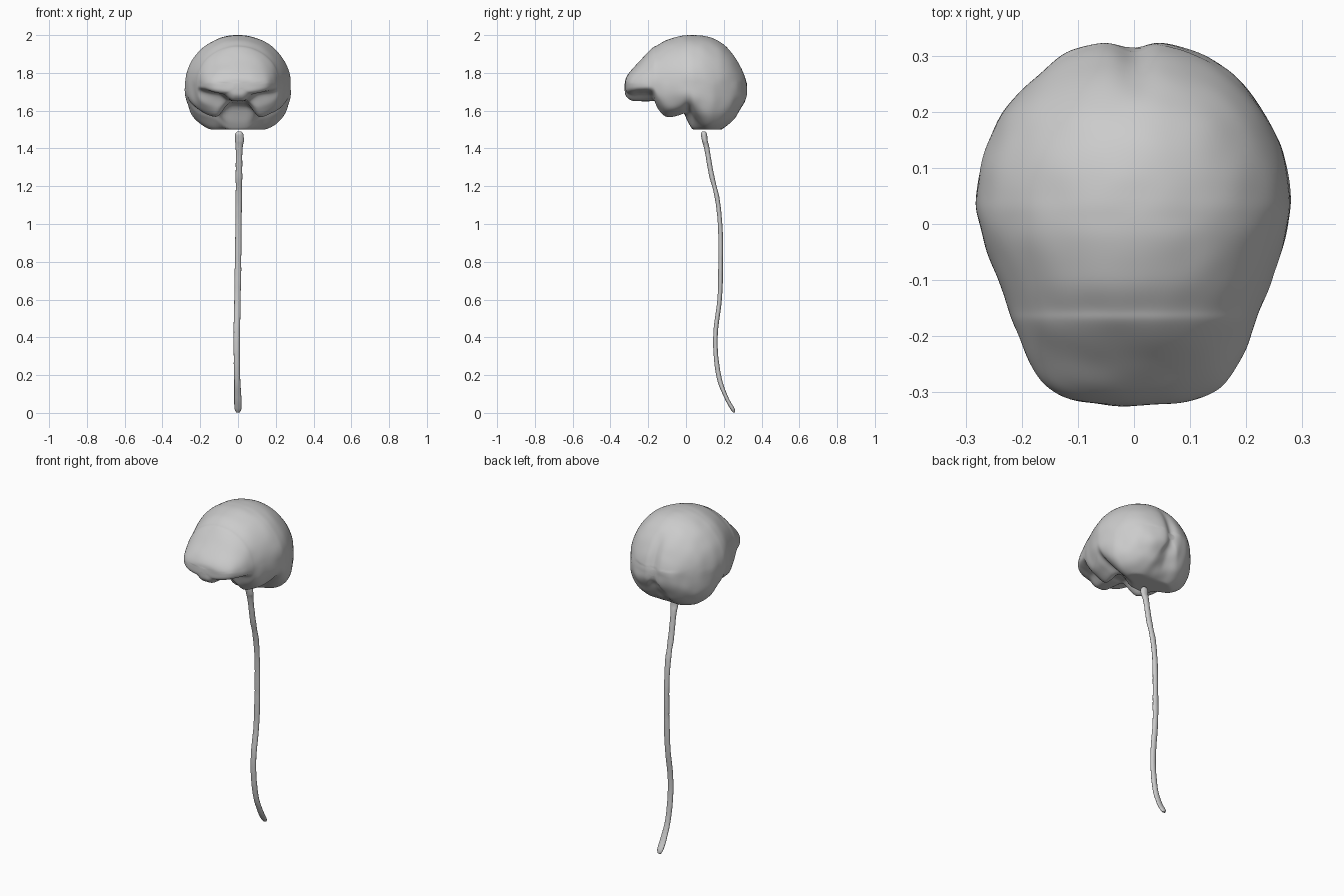
import bpy, math
from mathutils import Vector, noise

if "Cube" in bpy.data.objects:
    bpy.data.objects.remove(bpy.data.objects["Cube"])


def spline(rows, t):
    """Catmull-Rom interpolation of table rows, t in 0..1."""
    n = len(rows) - 1
    i = min(int(t * n), n - 1)
    f = t * n - i
    a, b, c, d = (rows[min(max(i + k, 0), n)] for k in (-1, 0, 1, 2))
    return [0.5 * (2 * q + (r - p) * f + (2 * p - 5 * q + 4 * r - s) * f * f
                   + (3 * q - p - 3 * r + s) * f ** 3)
            for p, q, r, s in zip(a, b, c, d)]


def smoothstep(lo, hi, v):
    v = min(max((v - lo) / (hi - lo), 0), 1)
    return v * v * (3 - 2 * v)


def loft(name, rings):
    """Closed surface through rings of equal point count."""
    n = len(rings[0])
    verts = [p for ring in rings for p in ring]
    faces = [tuple(range(n))[::-1], tuple(range(len(verts) - n, len(verts)))]
    for i in range(len(rings) - 1):
        for j in range(n):
            k = (j + 1) % n
            faces.append((i * n + j, i * n + k, i * n + n + k, i * n + n + j))
    mesh = bpy.data.meshes.new(name)
    mesh.from_pydata(verts, [], faces)
    obj = bpy.data.objects.new(name, mesh)
    bpy.context.collection.objects.link(obj)
    for p in mesh.polygons:
        p.use_smooth = True
    return obj


# Brain stations front to back:
# y, half width, top z, widest z, bottom z at midline, bottom z at the sides
stations = [
    (-.323, .02, 1.745, 1.73, 1.715, 1.72),
    (-.317, .10, 1.775, 1.735, 1.68, 1.695),
    (-.29, .155, 1.815, 1.74, 1.655, 1.685),
    (-.24, .19, 1.868, 1.74, 1.65, 1.69),
    (-.18, .215, 1.93, 1.74, 1.65, 1.68),
    (-.15, .225, 1.947, 1.74, 1.655, 1.60),
    (-.10, .243, 1.975, 1.74, 1.645, 1.55),
    (-.03, .268, 1.995, 1.74, 1.62, 1.565),
    (.015, .278, 2.0, 1.74, 1.53, 1.585),
    (.05, .279, 2.0, 1.735, 1.49, 1.54),
    (.10, .273, 1.995, 1.73, 1.49, 1.485),
    (.15, .257, 1.98, 1.72, 1.49, 1.475),
    (.20, .232, 1.95, 1.72, 1.51, 1.495),
    (.25, .19, 1.90, 1.715, 1.56, 1.54),
    (.295, .135, 1.83, 1.71, 1.63, 1.61),
    (.32, .075, 1.765, 1.715, 1.67, 1.66),
    (.327, .02, 1.735, 1.72, 1.70, 1.70),
]
STEPS, SIDES = 120, 112
rings = []
for i in range(STEPS + 1):
    y, w, top, mid, low_c, low_s = spline(stations, i / STEPS)
    ring = []
    for j in range(SIDES):
        a = 2 * math.pi * j / SIDES
        x, s = w * math.cos(a), math.sin(a)
        if s >= 0:
            z = mid + (top - mid) * s
        else:
            # Underside: midline channel between paired lobes
            k = smoothstep(.15, .5, abs(math.cos(a)))
            low = low_c + (low_s - low_c) * k
            z = mid + (low - mid) * (-s) ** .6
        # Rear midline groove and gentle surface bumps
        groove = .016 * math.exp(-(x / .03) ** 2) * smoothstep(.2, .32, y)
        p = Vector((x, y - groove, z))
        out = (p - Vector((0, 0, 1.74))).normalized()
        rough = .005 if z < 1.75 else .002
        p += out * rough * noise.noise(p * 14)
        p.z = min(max(p.z, 1.5), 2.0)
        ring.append(p)
    rings.append(ring)
brain = loft("brain", rings)
mod = brain.modifiers.new("soften", 'SMOOTH')
mod.factor, mod.iterations = .5, 3

# Spinal cord path, top to bottom: x, y, z, half width in x, half width in y
cord_path = [
    (.006, .095, 1.49, .010, .008),
    (.006, .095, 1.475, .023, .017),
    (.008, .100, 1.44, .023, .015),
    (.006, .110, 1.40, .018, .014),
    (.005, .135, 1.26, .017, .013),
    (.004, .166, 1.13, .017, .012),
    (.002, .182, .97, .016, .012),
    (.000, .183, .76, .017, .012),
    (-.003, .178, .60, .017, .012),
    (-.006, .158, .44, .017, .012),
    (-.006, .158, .31, .017, .012),
    (-.004, .178, .175, .016, .013),
    (-.001, .214, .08, .019, .011),
    (.000, .244, .025, .019, .012),
    (.000, .254, .003, .010, .006),
]
rings = []
for i in range(101):
    x, y, z, rx, ry = spline(cord_path, i / 100)
    wob = 1 + .12 * noise.noise(Vector((0, 0, z * 18)))
    rings.append([(x + rx * wob * math.cos(-a), y + ry * wob * math.sin(-a), max(z, 0))
                  for a in (2 * math.pi * j / 20 for j in range(20))])
loft("spinal_cord", rings)

# Consistent outward normals
import bmesh
for obj in bpy.context.collection.objects:
    bm = bmesh.new()
    bm.from_mesh(obj.data)
    bmesh.ops.recalc_face_normals(bm, faces=bm.faces)
    bm.to_mesh(obj.data)
    bm.free()
